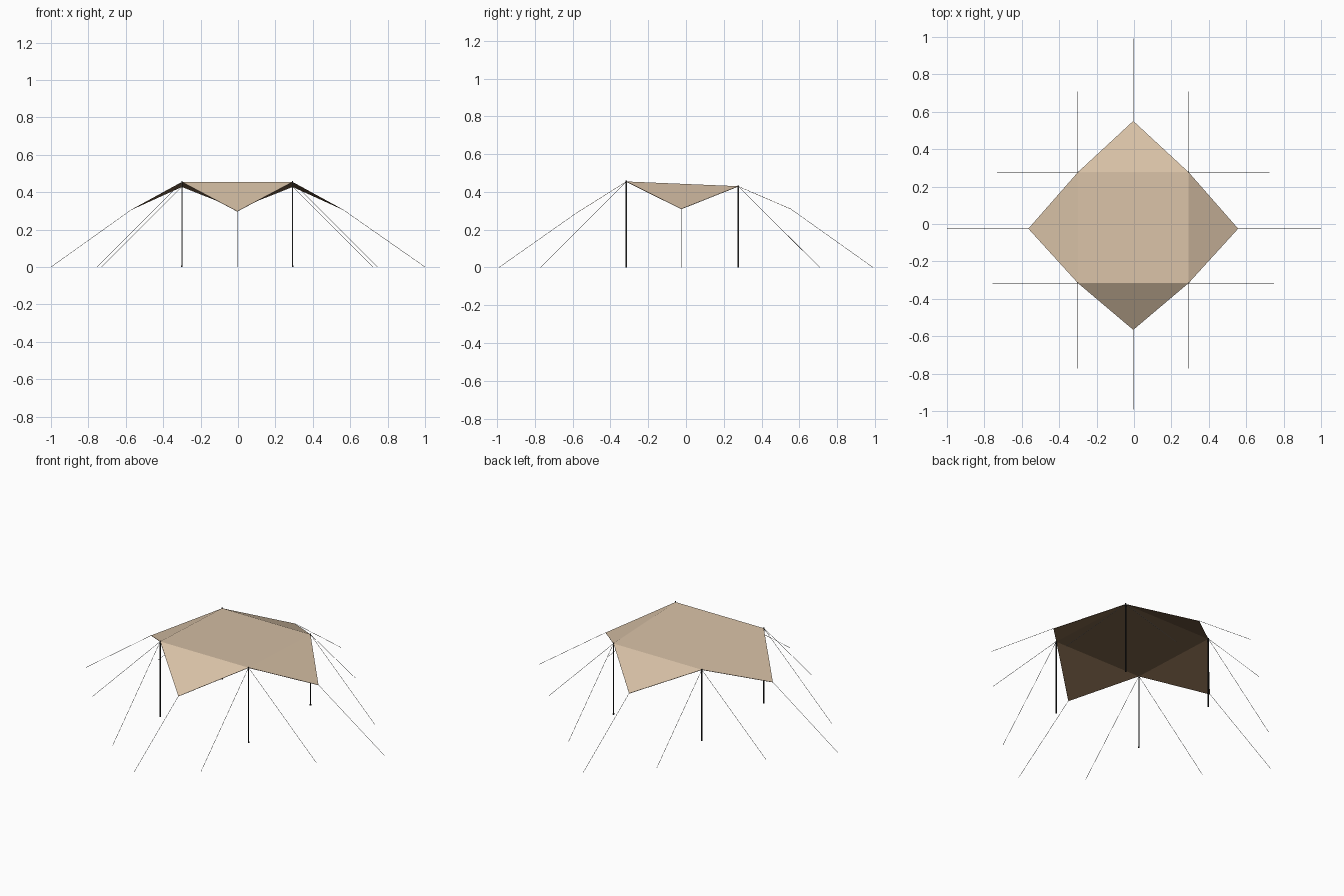
import bpy
from mathutils import Vector

cube = bpy.data.objects.get("Cube")
if cube:
    bpy.data.objects.remove(cube, do_unlink=True)


def material(name, colour):
    mat = bpy.data.materials.new(name)
    mat.use_nodes = True
    mat.diffuse_color = (*colour, 1)
    mat.node_tree.nodes["Principled BSDF"].inputs["Base Color"].default_value = (*colour, 1)
    return mat


tan = material("tan canvas", (0.68, 0.53, 0.38))
brown = material("brown lining", (0.22, 0.135, 0.073))
black = material("black metal", (0.012, 0.012, 0.012))
grey = material("grey rope", (0.35, 0.35, 0.34))


def rod(name, start, end, radius, mat, sides=8):
    """Straight cylinder between two points."""
    start, end = Vector(start), Vector(end)
    axis = end - start
    bpy.ops.mesh.primitive_cylinder_add(
        vertices=sides, radius=radius, depth=axis.length, location=(start + end) / 2,
        rotation=axis.to_track_quat("Z", "Y").to_euler())
    obj = bpy.context.object
    obj.name = name
    obj.data.materials.append(mat)
    return obj


# Main dimensions
CX, HALF = -0.004, 0.296
FRONT_Y, BACK_Y, MID_Y = -0.316, 0.277, -0.025
FRONT_Z, BACK_Z = 0.455, 0.43
ROPE = 0.001

corners = {
    "front_right": Vector((CX - HALF, FRONT_Y, FRONT_Z)),
    "front_left": Vector((CX + HALF, FRONT_Y, FRONT_Z)),
    "back_left": Vector((CX + HALF, BACK_Y, BACK_Z)),
    "back_right": Vector((CX - HALF, BACK_Y, BACK_Z)),
}
tips = {
    "front": Vector((CX, -0.566, 0.298)),
    "left": Vector((CX + 0.561, MID_Y, 0.31)),
    "back": Vector((CX, 0.551, 0.312)),
    "right": Vector((CX - 0.561, MID_Y, 0.31)),
}

# Canopy: one roof panel with a drooping triangular flap on each side
points = list(corners.values()) + list(tips.values())
faces = [(0, 1, 2, 3)] + [((i + 1) % 4, i, i + 4) for i in range(4)]
mesh = bpy.data.meshes.new("canopy")
mesh.from_pydata(points, [], faces)
canopy = bpy.data.objects.new("canopy", mesh)
bpy.context.collection.objects.link(canopy)
mesh.materials.append(tan)
mesh.materials.append(brown)
cloth = canopy.modifiers.new("lining", "SOLIDIFY")
cloth.thickness = 0.002
cloth.offset = -1
cloth.material_offset = 1
cloth.material_offset_rim = 1

# Poles with a foot, and two guy ropes from each roof corner
for name, top in corners.items():
    ground = Vector((top.x, top.y, 0))
    rod(name + "_pole", ground, top + Vector((0, 0, 0.004)), 0.0032, black)
    rod(name + "_foot", ground, ground + Vector((0, 0, 0.008)), 0.0042, black)
    side = 1 if top.x > CX else -1
    front = top.y < 0
    reach = 0.455 if front else 0.431
    rod(name + "_side_rope", top, ground + Vector((side * reach, 0, 0)), ROPE, grey, 6)
    rod(name + "_end_rope", top, ground + Vector((0, -reach if front else reach, 0)),
        ROPE, grey, 6)

# Guy ropes from the flap tips
anchors = {"front": (CX, -0.99, 0), "back": (CX, 0.99, 0),
           "left": (1, MID_Y, 0), "right": (-1, MID_Y, 0)}
for name, anchor in anchors.items():
    rod(name + "_flap_rope", tips[name], anchor, ROPE, grey, 6)
